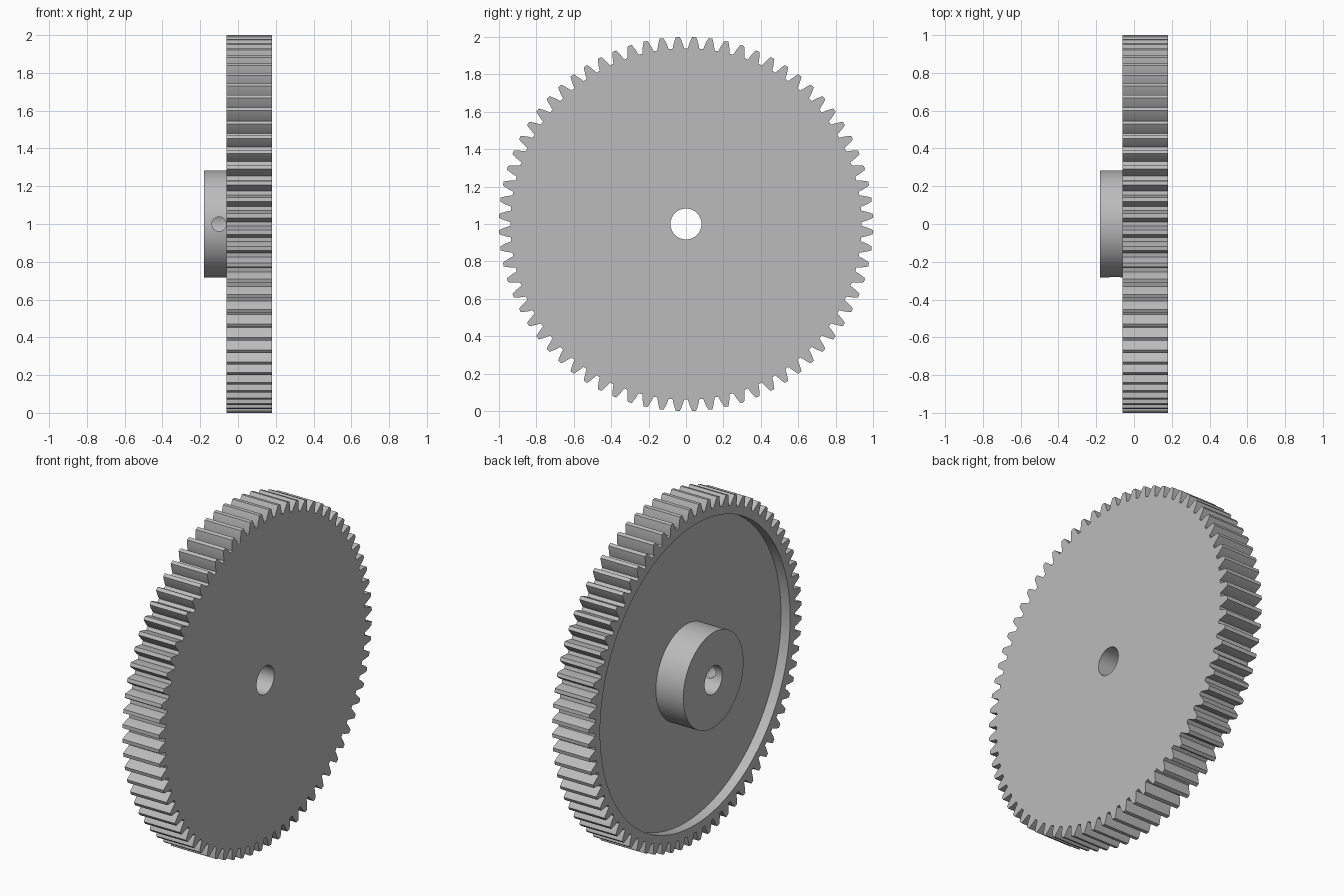
import bpy
import bmesh
from math import pi, cos, sin, tan, acos, sqrt
from mathutils import Matrix, Vector

cube = bpy.data.objects.get("Cube")
if cube:
    bpy.data.objects.remove(cube, do_unlink=True)

CENTRE = 1.0                  # height of the gear axis
TEETH = 72
TIP = 1.0005
PITCH = TIP * TEETH / (TEETH + 2)
ROOT = TIP * (TEETH - 2.5) / (TEETH + 2)
PRESSURE = pi / 9
BASE = PITCH * cos(PRESSURE)
FACE_BACK, FACE_FRONT, FLOOR, HUB_END = -0.06, 0.18, 0.0, -0.18
BORE, HUB, RECESS, SCREW = 0.083, 0.283, 0.893, 0.038

grey = bpy.data.materials.new("plain grey")
colour = (0.5, 0.5, 0.5, 1)
grey.use_nodes = True
grey.diffuse_color = colour
grey.node_tree.nodes["Principled BSDF"].inputs["Base Color"].default_value = colour


def prism(name, outline, x0, x1):
    """Extrude a closed (y, z) outline along x."""
    bm = bmesh.new()
    face = bm.faces.new([bm.verts.new((x0, y, z + CENTRE)) for y, z in outline])
    out = bmesh.ops.extrude_face_region(bm, geom=[face], use_keep_orig=True)
    verts = [v for v in out["geom"] if isinstance(v, bmesh.types.BMVert)]
    bmesh.ops.translate(bm, verts=verts, vec=Vector((x1 - x0, 0, 0)))
    bmesh.ops.recalc_face_normals(bm, faces=bm.faces)
    mesh = bpy.data.meshes.new(name)
    bm.to_mesh(mesh)
    bm.free()
    mesh.materials.append(grey)
    obj = bpy.data.objects.new(name, mesh)
    bpy.context.collection.objects.link(obj)
    return obj


def circle(radius, count):
    return [(radius * cos(2 * pi * i / count), radius * sin(2 * pi * i / count))
            for i in range(count)]


def cut(obj, cutter):
    """Subtract the cutter and remove it."""
    cutter.hide_render = True
    mod = obj.modifiers.new("cut", "BOOLEAN")
    mod.operation, mod.solver, mod.object = "DIFFERENCE", "EXACT", cutter
    bpy.ops.object.select_all(action="DESELECT")
    bpy.context.view_layer.objects.active = obj
    obj.select_set(True)
    bpy.ops.object.modifier_apply(modifier=mod.name)
    bpy.data.objects.remove(cutter, do_unlink=True)


def smooth(obj):
    bpy.ops.object.select_all(action="DESELECT")
    bpy.context.view_layer.objects.active = obj
    obj.select_set(True)
    bpy.ops.object.shade_smooth_by_angle(angle=pi / 7)


def half_angle(r):
    """Half the angular width of an involute tooth at radius r."""
    inv = lambda a: tan(a) - a
    return pi / (2 * TEETH) + inv(PRESSURE) - inv(acos(min(1, BASE / r)))


# Toothed wheel, with a valley at the top
radii = [ROOT + (TIP - ROOT) * i / 5 for i in range(6)]
flank = [(r, -half_angle(r)) for r in radii]
tooth = flank + [(r, -a) for r, a in reversed(flank)]
outline = []
for i in range(TEETH):
    mid = 2 * pi * (i + 0.5) / TEETH
    outline += [(r * cos(mid + a), r * sin(mid + a)) for r, a in tooth]
wheel = prism("toothed_wheel", outline, FACE_BACK, FACE_FRONT)

# Shallow recess on the hub side, and the bore
cut(wheel, prism("recess_cutter", circle(RECESS, 128), FACE_BACK - 0.1, FLOOR))
cut(wheel, prism("wheel_bore_cutter", circle(BORE, 48), -0.5, 0.5))
smooth(wheel)

# Hub with its bore and a radial screw hole on the front
hub = prism("hub", circle(HUB, 96), HUB_END, FLOOR)
cut(hub, prism("hub_bore_cutter", circle(BORE, 48), -0.5, 0.5))
screw = prism("screw_hole_cutter", circle(SCREW, 32), 0, 0.4)
centre = Vector((0, 0, CENTRE))
screw.data.transform(Matrix.Translation(centre + Vector((-0.1, 0, 0)))
                     @ Matrix.Rotation(-pi / 2, 4, "Z")
                     @ Matrix.Translation(-centre))
cut(hub, screw)
smooth(hub)
